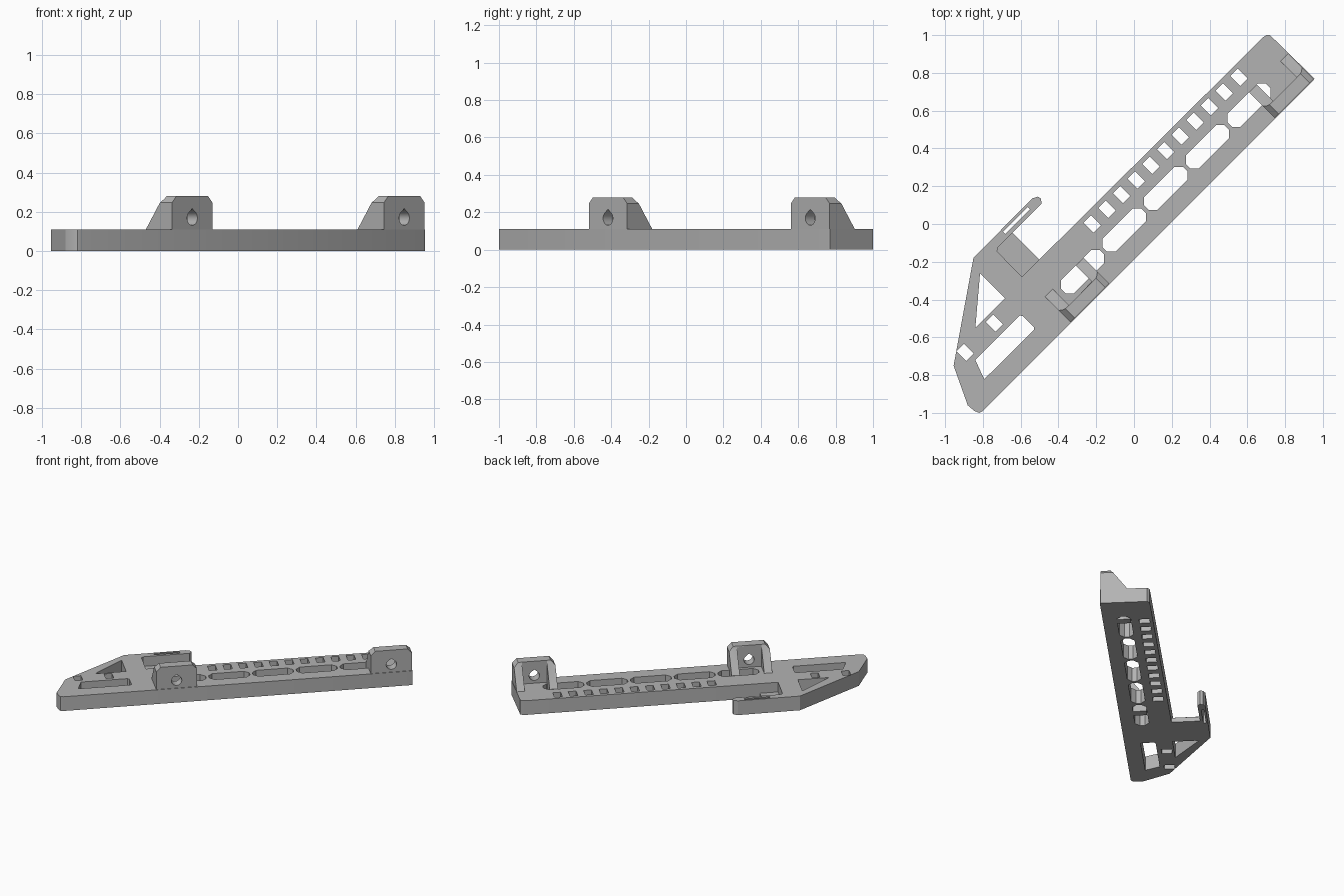
import bpy, bmesh, math
from mathutils import Vector

if "Cube" in bpy.data.objects:
    bpy.data.objects.remove(bpy.data.objects["Cube"])

R = math.sqrt(0.5)
TOP = 0.11      # bar thickness
FRONT = -0.13   # front edge, measured across the bar
LUG_TOP = 0.28

grey = bpy.data.materials.new("plain grey")
grey.diffuse_color = (0.45, 0.45, 0.45, 1)
grey.use_nodes = True
grey.node_tree.nodes["Principled BSDF"].inputs["Base Color"].default_value = grey.diffuse_color


def world(u, v, z):
    """u runs along the bar, v across it; the bar lies at 45 degrees."""
    return Vector(((u - v) * R, (u + v) * R, z))


def to_uv(x, y):
    return ((x + y) * R, (y - x) * R)


def prisms(name, shapes, place, lo, hi):
    """Extrude several closed 2D profiles between lo and hi into one object."""
    bm = bmesh.new()
    for pts in shapes:
        a = [bm.verts.new(place(p, q, lo)) for p, q in pts]
        b = [bm.verts.new(place(p, q, hi)) for p, q in pts]
        n = len(pts)
        bm.faces.new(a)
        bm.faces.new(b[::-1])
        for i in range(n):
            bm.faces.new((a[i], b[i], b[(i + 1) % n], a[(i + 1) % n]))
    bmesh.ops.recalc_face_normals(bm, faces=bm.faces)
    me = bpy.data.meshes.new(name)
    bm.to_mesh(me)
    bm.free()
    me.materials.append(grey)
    ob = bpy.data.objects.new(name, me)
    bpy.context.collection.objects.link(ob)
    return ob


def combine(ob, other, operation):
    """Apply a boolean and remove the helper."""
    bpy.context.view_layer.objects.active = ob
    m = ob.modifiers.new("bool", 'BOOLEAN')
    m.operation, m.solver, m.object = operation, 'EXACT', other
    bpy.ops.object.modifier_apply(modifier=m.name)
    bpy.data.objects.remove(other)


def along_z(u, v, z): return world(u, v, z)
def along_v(u, z, v): return world(u, v, z)
def along_u(v, z, u): return world(u, v, z)


def rect(u, v, w, h):
    return [(u - w, v - h), (u + w, v - h), (u + w, v + h), (u - w, v + h)]


def octagon(u, v, L, W, c):
    return [(u - L + c, v - W), (u + L - c, v - W), (u + L, v - W + c), (u + L, v + W - c),
            (u + L - c, v + W), (u - L + c, v + W), (u - L, v + W - c), (u - L, v - W + c)]


# Main plate with the tapered nose and the hook arm
outline = [to_uv(*p) for p in [
    (0.685, 0.99), (0.70, 1.0), (0.72, 1.0), (0.955, 0.77), (0.945, 0.755), (-0.80, -0.99),
    (-0.82, -1.0), (-0.845, -0.99), (-0.88, -0.96), (-0.955, -0.75), (-0.85, -0.18),
    (-0.54, 0.135), (-0.51, 0.145), (-0.492, 0.135), (-0.49, 0.108), (-0.72, -0.122),
    (-0.725, -0.145), (-0.593, -0.28), (-0.50, -0.187)]]
bar = prisms("rail_plate", [outline], along_z, 0, TOP)

# Openings: small row, large row, nose windows and the slit in the hook arm
holes = [rect(-0.156 + 0.1098 * i, 0.156, 0.028, 0.037) for i in range(11)]
holes += [rect(u, 0.152, 0.028, 0.037) for u in (-0.893, -1.113)]
holes += [octagon(-0.371 + 0.3115 * i, 0.014, 0.145, 0.049, 0.032) for i in range(5)]
holes.append([to_uv(*p) for p in [(-0.815, -0.26), (-0.683, -0.393), (-0.84, -0.55)]])
holes.append([to_uv(*p) for p in [(-0.84, -0.72), (-0.605, -0.485), (-0.59, -0.487),
                                  (-0.53, -0.545), (-0.53, -0.56), (-0.793, -0.822)]])
holes.append(rect(-0.427, 0.453, 0.092, 0.009))
combine(bar, prisms("cutter", holes, along_z, -0.1, 0.5), 'DIFFERENCE')

# Two raised lugs: front wall, a sloped gusset at each end, teardrop bolt hole
for start, end in ((-0.605, -0.315), (0.923, 1.2165)):
    mid = (start + end) / 2
    side = [(FRONT, 0), (FRONT, LUG_TOP), (FRONT + 0.07, LUG_TOP), (FRONT + 0.075, 0.265),
            (FRONT + 0.19, TOP), (FRONT + 0.19, 0)]
    lug = prisms("lug", [side], along_u, start, end)
    c = 0.033
    face = [(start, -0.1), (end, -0.1), (end, LUG_TOP - c), (end - c, LUG_TOP + 0.002),
            (start + c, LUG_TOP + 0.002), (start, LUG_TOP - c)]
    combine(lug, prisms("mask", [face], along_v, -0.5, 0.5), 'INTERSECT')
    pocket = [(start + 0.058, -0.1), (end - 0.058, -0.1), (end - 0.058, 0.5), (start + 0.058, 0.5)]
    combine(lug, prisms("pocket", [pocket], along_v, FRONT + 0.07, 0.5), 'DIFFERENCE')
    r = 0.037
    arc = [math.radians(135 + 270 * i / 24) for i in range(25)]
    drop = [(mid + r * math.cos(a), 0.168 + r * math.sin(a)) for a in arc]
    drop.append((mid, 0.168 + r * 1.3))
    combine(lug, prisms("bolt_hole", [drop], along_v, -0.5, 0.5), 'DIFFERENCE')
    combine(bar, lug, 'UNION')

# Thin floor in the mouth of the hook
prisms("hook_floor", [[(-0.625, 0.215), (-0.488, 0.215), (-0.488, 0.43), (-0.625, 0.43)]],
       along_z, 0.0, 0.035)

bpy.ops.object.select_all(action='DESELECT')
bar.select_set(True)
bpy.context.view_layer.objects.active = bar
bpy.ops.object.shade_smooth_by_angle(angle=math.radians(25))
